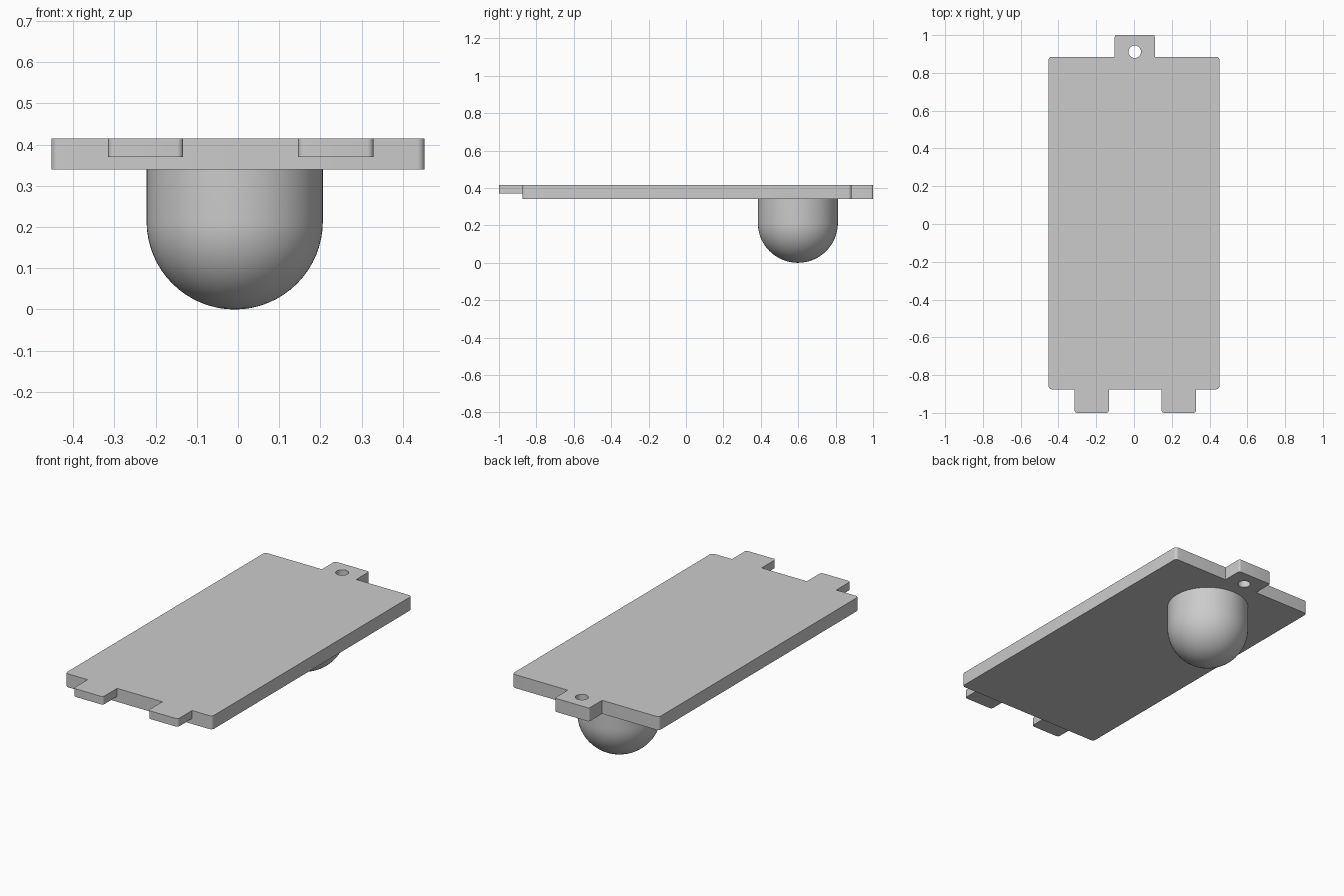
import bpy, bmesh, math
from mathutils import Vector

cube = bpy.data.objects.get("Cube")
if cube:
    bpy.data.objects.remove(cube, do_unlink=True)

grey = bpy.data.materials.new("light grey")
grey.use_nodes = True
colour = (0.6, 0.6, 0.6, 1)
grey.diffuse_color = colour
grey.node_tree.nodes["Principled BSDF"].inputs["Base Color"].default_value = colour

TOP, BOTTOM = 0.415, 0.34


def add_object(name, bm):
    bmesh.ops.recalc_face_normals(bm, faces=bm.faces)
    mesh = bpy.data.meshes.new(name)
    bm.to_mesh(mesh)
    bm.free()
    mesh.materials.append(grey)
    obj = bpy.data.objects.new(name, mesh)
    bpy.context.collection.objects.link(obj)
    return obj


def slab(name, corners, z0, z1):
    """Extrude an outline of (x, y, corner radius) with rounded corners."""
    points = []
    for i, (x, y, r) in enumerate(corners):
        p = Vector((x, y))
        if r == 0:
            points.append(p)
            continue
        before = (Vector(corners[i - 1][:2]) - p).normalized()
        after = (Vector(corners[(i + 1) % len(corners)][:2]) - p).normalized()
        centre = p + (before + after) * r
        for k in range(7):
            a = math.pi / 2 * k / 6
            points.append(centre - after * r * math.cos(a) - before * r * math.sin(a))
    bm = bmesh.new()
    face = bm.faces.new([bm.verts.new((p.x, p.y, z0)) for p in points])
    top = bmesh.ops.extrude_face_region(bm, geom=[face])["geom"]
    bmesh.ops.translate(bm, vec=(0, 0, z1 - z0),
                        verts=[v for v in top if isinstance(v, bmesh.types.BMVert)])
    return add_object(name, bm)


def smooth(obj):
    bpy.ops.object.select_all(action="DESELECT")
    obj.select_set(True)
    bpy.context.view_layer.objects.active = obj
    bpy.ops.object.shade_smooth_by_angle(angle=math.radians(30))


# Cover plate with the screw tab at the back
plate = slab("cover_plate", [
    (-0.453, -0.875, 0.018), (0.453, -0.875, 0.018), (0.453, 0.885, 0.018),
    (0.11, 0.885, 0), (0.11, 1, 0.01), (-0.102, 1, 0.01),
    (-0.102, 0.885, 0), (-0.453, 0.885, 0.018)], BOTTOM, TOP)

# Screw hole
bm = bmesh.new()
bmesh.ops.create_cone(bm, segments=40, radius1=0.033, radius2=0.033, depth=0.3, cap_ends=True)
bmesh.ops.translate(bm, vec=(0.004, 0.912, TOP), verts=bm.verts)
cutter = add_object("hole_cutter", bm)
cutter.hide_render = True
cutter.hide_set(True)
cut = plate.modifiers.new("screw hole", "BOOLEAN")
cut.operation = "DIFFERENCE"
cut.solver = "EXACT"
cut.object = cutter
smooth(plate)

# Two thin locating tabs at the front
for name, x0, x1 in (("right_front_tab", -0.315, -0.133), ("left_front_tab", 0.146, 0.329)):
    smooth(slab(name, [(x0, -1, 0.015), (x1, -1, 0.015),
                       (x1, -0.875, 0), (x0, -0.875, 0)], 0.37, TOP))

# Round-ended post under the plate: spun profile
RADIUS = 0.214
bm = bmesh.new()
profile = [bm.verts.new((RADIUS, 0, BOTTOM))]
for k in range(17):
    a = math.pi / 2 * k / 16
    profile.append(bm.verts.new((RADIUS * math.cos(a), 0, RADIUS * (1 - math.sin(a)))))
edges = [bm.edges.new(pair) for pair in zip(profile, profile[1:])]
bmesh.ops.spin(bm, geom=profile + edges, axis=(0, 0, 1), cent=(0, 0, 0),
               angle=math.tau, steps=64)
bmesh.ops.remove_doubles(bm, verts=bm.verts, dist=0.0001)
bmesh.ops.holes_fill(bm, edges=[e for e in bm.edges if e.is_boundary])
bmesh.ops.translate(bm, vec=(-0.008, 0.598, 0), verts=bm.verts)
smooth(add_object("domed_post", bm))
